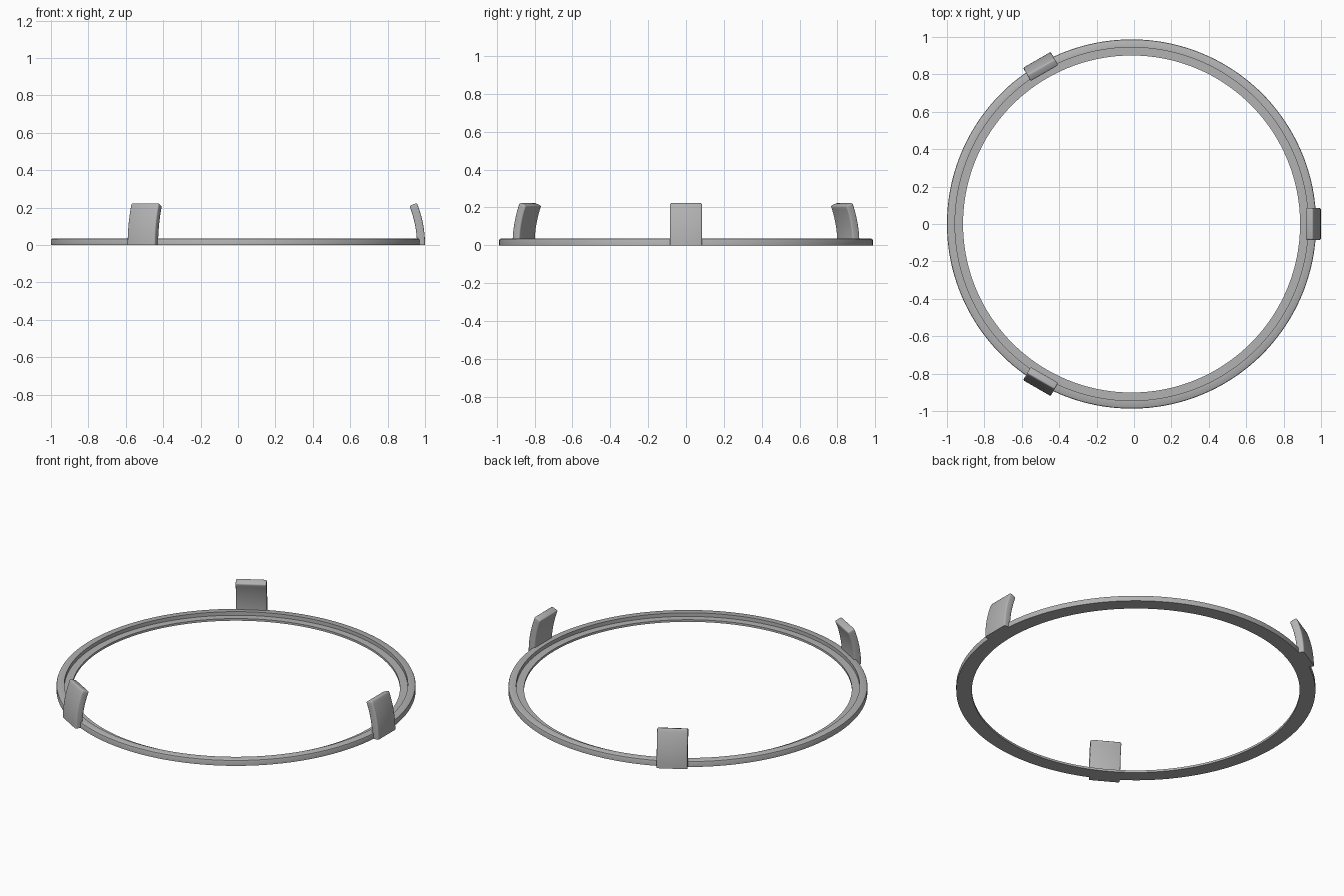
import bpy, bmesh, math
from mathutils import Matrix, Vector

if "Cube" in bpy.data.objects:
    bpy.data.objects.remove(bpy.data.objects["Cube"], do_unlink=True)

CENTRE = Vector((-0.013, 0, 0))

grey = bpy.data.materials.new("plain grey")
grey.use_nodes = True
grey.diffuse_color = (0.45, 0.45, 0.45, 1)
grey.node_tree.nodes["Principled BSDF"].inputs["Base Color"].default_value = (0.45, 0.45, 0.45, 1)


def finish(name, bm):
    bmesh.ops.recalc_face_normals(bm, faces=bm.faces)
    mesh = bpy.data.meshes.new(name)
    bm.to_mesh(mesh)
    bm.free()
    mesh.materials.append(grey)
    obj = bpy.data.objects.new(name, mesh)
    bpy.context.collection.objects.link(obj)
    obj.location = CENTRE
    bpy.ops.object.select_all(action='DESELECT')
    obj.select_set(True)
    bpy.context.view_layer.objects.active = obj
    bpy.ops.object.shade_smooth_by_angle(angle=math.radians(35))
    return obj


# Ring: stepped profile (radius, height) swept around z
def build_ring(steps=192):
    profile = [(0.901, 0), (0.987, 0), (0.987, 0.027), (0.985, 0.032), (0.98, 0.035),
               (0.944, 0.035), (0.944, 0.013), (0.901, 0.013)]
    bm = bmesh.new()
    verts = [bm.verts.new((r, 0, z)) for r, z in profile]
    edges = [bm.edges.new((a, b)) for a, b in zip(verts, verts[1:] + verts[:1])]
    bmesh.ops.spin(bm, geom=verts + edges, cent=(0, 0, 0), axis=(0, 0, 1),
                   angle=math.tau, steps=steps, use_merge=True)
    bmesh.ops.remove_doubles(bm, verts=bm.verts, dist=1e-5)
    finish("base_ring", bm)


# Clip: curved strip leaning inward, extruded across its width
def build_clip(name, angle, steps=10):
    outer, thick, bend, half = 1.013, 0.043, 0.6, 0.085
    sweep = math.asin(0.225 / bend)

    def arc(radius):
        return [(outer - bend + radius * math.cos(sweep * i / steps),
                 radius * math.sin(sweep * i / steps)) for i in range(steps + 1)]

    outline = arc(bend) + arc(bend - thick)[::-1]
    bm = bmesh.new()
    face = bm.faces.new([bm.verts.new((x, -half, z)) for x, z in outline])
    moved = bmesh.ops.extrude_face_region(bm, geom=[face])["geom"]
    bmesh.ops.translate(bm, vec=(0, 2 * half, 0),
                        verts=[g for g in moved if isinstance(g, bmesh.types.BMVert)])
    bmesh.ops.recalc_face_normals(bm, faces=bm.faces)
    # Round every sharp edge except the flat foot
    sharp = [e for e in bm.edges if e.calc_face_angle(0) > 0.8
             and max(v.co.z for v in e.verts) > 0.001]
    bmesh.ops.bevel(bm, geom=sharp, offset=0.008, segments=3, profile=0.5, affect='EDGES')
    bmesh.ops.rotate(bm, verts=bm.verts, cent=(0, 0, 0),
                     matrix=Matrix.Rotation(angle, 3, 'Z'))
    finish(name, bm)


build_ring()
for label, degrees in (("left_clip", 0), ("back_right_clip", 120), ("front_right_clip", 240)):
    build_clip(label, math.radians(degrees))
